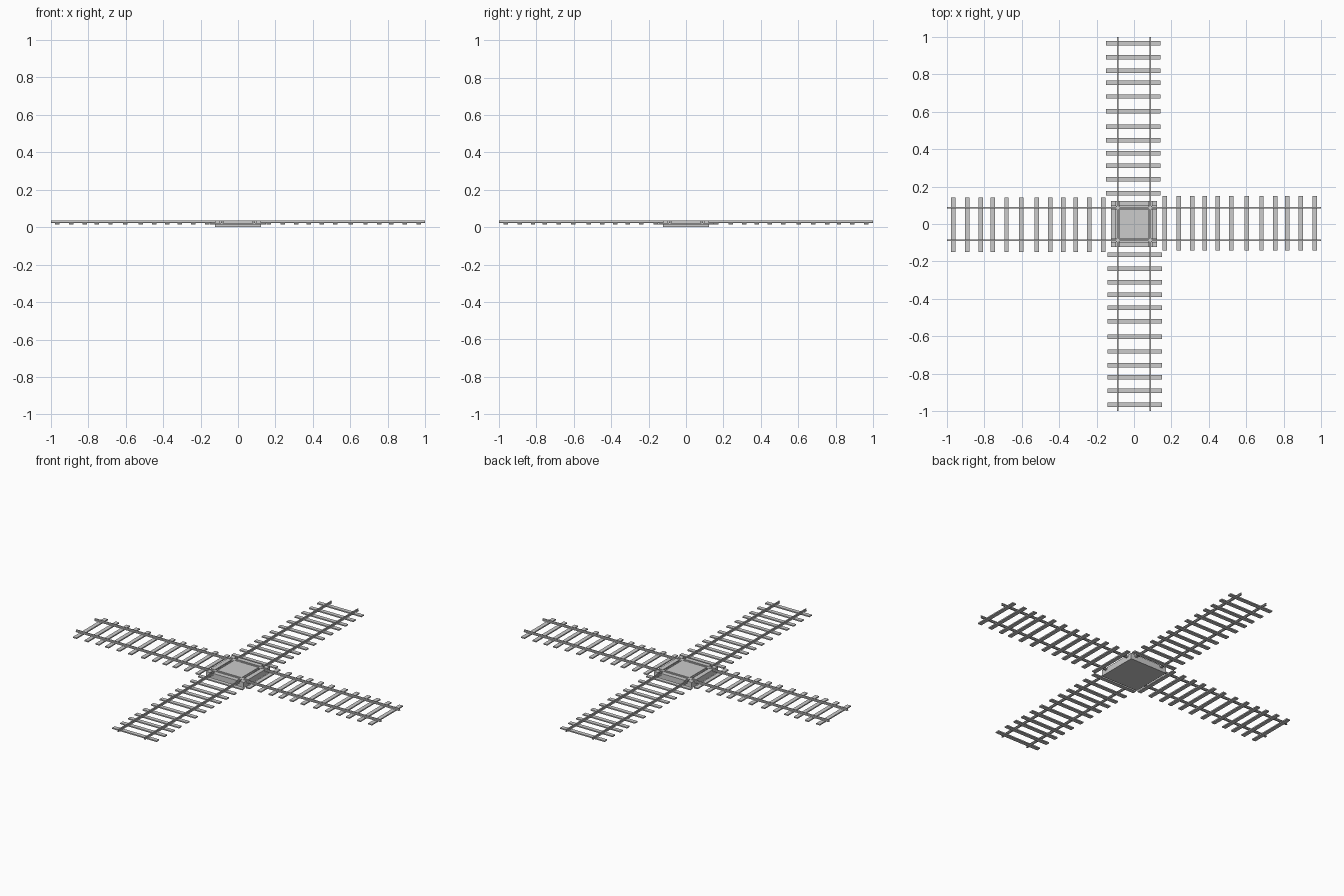
import bpy
import bmesh
from math import pi
from mathutils import Matrix, Vector

if "Cube" in bpy.data.objects:
    bpy.data.objects.remove(bpy.data.objects["Cube"])

GAUGE = 0.087
SLOT_IN, SLOT_OUT, HALF = 0.079, 0.096, 0.123
Z_BASE, Z_TOP = 0.02, 0.035


def add_box(bm, lo, hi):
    lo, hi = Vector(lo), Vector(hi)
    mat = Matrix.Translation((lo + hi) / 2) @ Matrix.Diagonal((*(hi - lo), 1))
    bmesh.ops.create_cube(bm, size=1, matrix=mat)


def finish(name, bm, angle=0):
    bmesh.ops.rotate(bm, verts=bm.verts, cent=(0, 0, 0), matrix=Matrix.Rotation(angle, 3, 'Z'))
    bmesh.ops.recalc_face_normals(bm, faces=bm.faces)
    mesh = bpy.data.meshes.new(name)
    bm.to_mesh(mesh)
    bm.free()
    obj = bpy.data.objects.new(name, mesh)
    bpy.context.collection.objects.link(obj)
    return obj


# rails: I-shaped profile swept along the full length, two per direction
half_profile = [(0.005, 0.0215), (0.005, 0.0235), (0.0015, 0.025),
                (0.0015, 0.0305), (0.0035, 0.0315), (0.0035, 0.0345)]
profile = half_profile + [(-y, z) for y, z in reversed(half_profile)]
for direction, angle in (("side", 0), ("length", pi / 2)):
    for s in (-1, 1):
        bm = bmesh.new()
        face = bm.faces.new([bm.verts.new((-1, s * GAUGE + y, z)) for y, z in profile])
        ext = bmesh.ops.extrude_face_region(bm, geom=[face], use_keep_orig=True)
        verts = [v for v in ext["geom"] if isinstance(v, bmesh.types.BMVert)]
        bmesh.ops.translate(bm, verts=verts, vec=(2, 0, 0))
        finish(f"{direction}_rail", bm, angle)

# sleepers: one irregularly spaced row per arm
positions = [0.163, 0.238, 0.312, 0.377, 0.448, 0.52,
             0.603, 0.681, 0.755, 0.818, 0.89, 0.965]
for arm in range(4):
    bm = bmesh.new()
    for x in positions:
        add_box(bm, (x - 0.012, -0.141, 0.015), (x + 0.012, 0.15, 0.022))
    finish("sleepers", bm, arm * pi / 2)

# crossing base plate
bm = bmesh.new()
add_box(bm, (-HALF, -HALF, 0), (HALF, HALF, Z_BASE))
finish("crossing_base", bm)

# raised deck blocks separated by wheel slots
bm = bmesh.new()
spans = [(-HALF, -SLOT_OUT), (-SLOT_IN, SLOT_IN), (SLOT_OUT, HALF)]
for x0, x1 in spans:
    for y0, y1 in spans:
        add_box(bm, (x0, y0, Z_BASE - 0.001), (x1, y1, Z_TOP))
finish("crossing_deck", bm)

# blocks where the rails intersect
bm = bmesh.new()
for x in (-GAUGE, GAUGE):
    for y in (-GAUGE, GAUGE):
        add_box(bm, (x - 0.01, y - 0.01, Z_BASE - 0.001), (x + 0.01, y + 0.01, Z_TOP))
finish("rail_crossing_blocks", bm)
